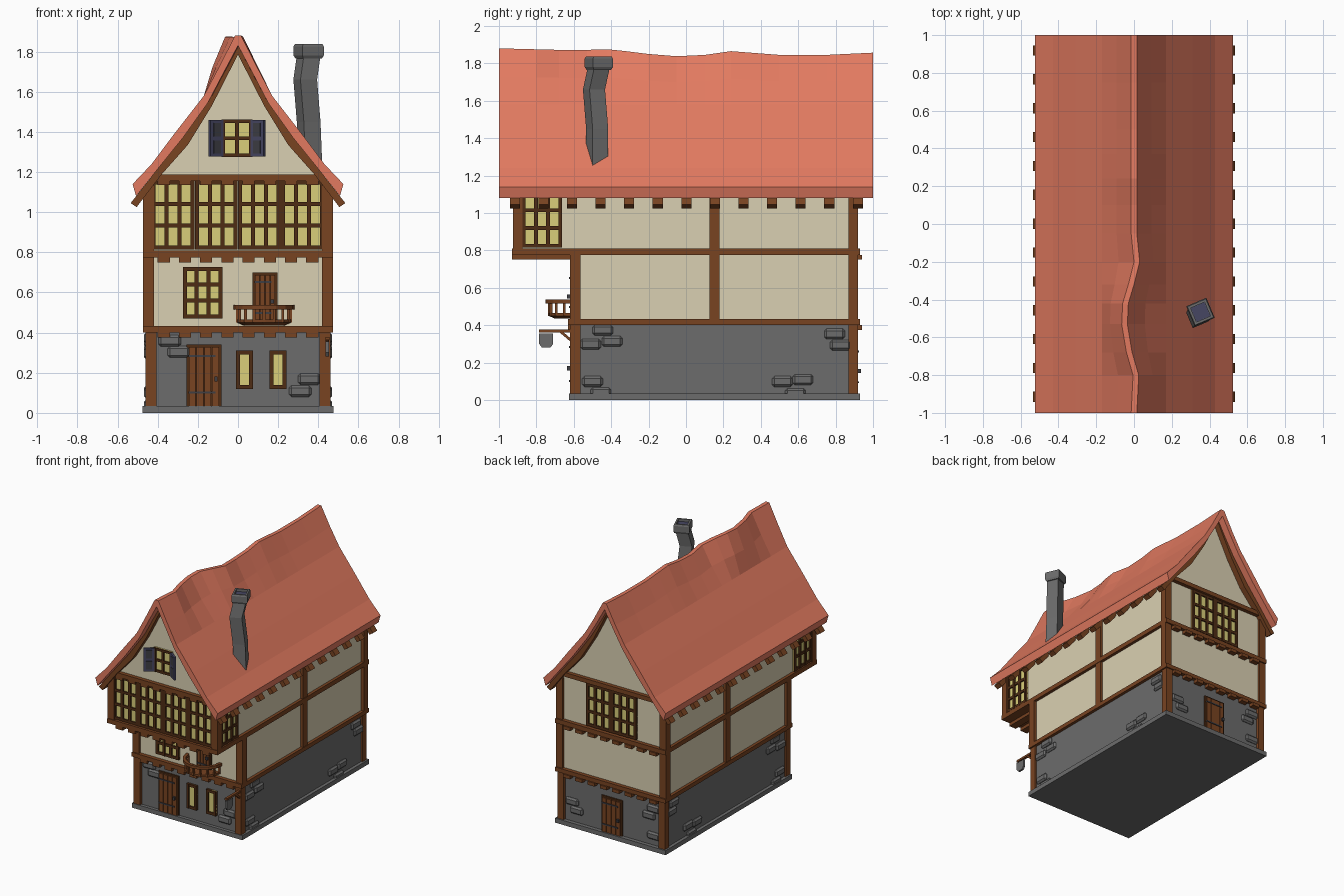
import bpy, bmesh, math
from mathutils import Matrix, Vector

if "Cube" in bpy.data.objects:
    bpy.data.objects.remove(bpy.data.objects["Cube"])


def material(name, r, g, b):
    col = [(c / 255 / 12.92 if c < 11 else ((c / 255 + 0.055) / 1.055) ** 2.4) for c in (r, g, b)] + [1]
    m = bpy.data.materials.new(name)
    m.use_nodes = True
    m.diffuse_color = col
    m.node_tree.nodes["Principled BSDF"].inputs["Base Color"].default_value = col
    return m


ROOF = material("roof_red", 226, 122, 96)
PLASTER = material("plaster_cream", 218, 208, 178)
WOOD = material("timber_brown", 120, 67, 33)
DARK = material("dark_timber", 78, 44, 20)
STONE = material("stone_grey", 108, 108, 108)
GLASS = material("warm_glass", 218, 207, 122)
SLATE = material("slate_blue", 70, 70, 98)
IRON = material("dark_iron", 62, 62, 68)

# Facings: local x runs along the wall, local -y points outwards
FRONT, RIGHT, BACK, LEFT = [Matrix.Rotation(math.radians(a), 4, "Z") for a in (0, 90, 180, -90)]


def finish(name, bm, mat, bevel=0):
    bmesh.ops.recalc_face_normals(bm, faces=bm.faces)
    mesh = bpy.data.meshes.new(name)
    bm.to_mesh(mesh)
    bm.free()
    mesh.materials.append(mat)
    ob = bpy.data.objects.new(name, mesh)
    bpy.context.collection.objects.link(ob)
    if bevel:
        mod = ob.modifiers.new("Bevel", "BEVEL")
        mod.width = bevel
        mod.segments = 1
    return ob


def boxes(name, mat, spans, m=FRONT, bevel=0):
    """Boxes given as (x0, x1, y0, y1, z0, z1)."""
    bm = bmesh.new()
    for x0, x1, y0, y1, z0, z1 in spans:
        t = Matrix.Translation(((x0 + x1) / 2, (y0 + y1) / 2, (z0 + z1) / 2))
        s = Matrix.Diagonal((x1 - x0, y1 - y0, z1 - z0, 1))
        bmesh.ops.create_cube(bm, size=1, matrix=m @ t @ s)
    return finish(name, bm, mat, bevel)


def loft(name, mat, rings):
    """Skin closed rings of points and cap both ends."""
    bm = bmesh.new()
    vs = [[bm.verts.new(p) for p in ring] for ring in rings]
    n = len(vs[0])
    for a, b in zip(vs, vs[1:]):
        for i in range(n):
            bm.faces.new((a[i], a[(i + 1) % n], b[(i + 1) % n], b[i]))
    bm.faces.new(vs[0])
    bm.faces.new(vs[-1])
    return finish(name, bm, mat)


def prism(name, mat, profile, y0, y1):
    return loft(name, mat, [[(x, y, z) for x, z in profile] for y in (y0, y1)])


def window(name, x0, x1, z0, z1, cols, rows, depth, m=FRONT, bar=0.02):
    boxes(name + "_glass", GLASS, [(x0, x1, -depth - 0.008, -depth + 0.01, z0, z1)], m)
    bars = []
    for i in range(cols + 1):
        x = x0 + (x1 - x0 - bar) * i / cols
        bars.append((x, x + bar, -depth - 0.02, -depth, z0, z1))
    for j in range(rows + 1):
        z = z0 + (z1 - z0 - bar) * j / rows
        bars.append((x0, x1, -depth - 0.018, -depth, z, z + bar))
    boxes(name + "_frame", DARK, bars, m)


def door(name, x0, x1, z0, z1, depth, m=FRONT):
    boxes(name + "_frame", DARK, [(x0, x1, -depth - 0.01, -depth, z0, z1)], m)
    w = (x1 - x0 - 0.02) / 4
    boxes(name + "_planks", WOOD, [(x0 + 0.012 + i * w, x0 + 0.008 + (i + 1) * w, -depth - 0.02, -depth,
                                    z0, z1 - 0.012) for i in range(4)], m)
    h = z1 - z0
    boxes(name + "_straps", IRON, [(x0 + 0.01, x1 - 0.03, -depth - 0.025, -depth, z0 + h * f, z0 + h * f + 0.01)
                                   for f in (0.2, 0.8)]
          + [(x1 - 0.035, x1 - 0.018, -depth - 0.035, -depth, z0 + h * 0.4, z0 + h * 0.48)], m)


def joists(name, z0, z1, y0, y1, m=FRONT):
    boxes(name, WOOD, [(x - 0.03, x + 0.03, y0, y1, z0, z1) for x in [-0.37 + 0.1057 * i for i in range(8)]], m)


# Ground floor and plaster storeys
boxes("plinth", STONE, [(-0.475, 0.475, -0.625, 0.93, 0, 0.035)])
boxes("ground_floor", STONE, [(-0.45, 0.45, -0.6, 0.9, 0.03, 0.41)])
boxes("middle_storey", PLASTER, [(-0.45, 0.45, -0.6, 0.9, 0.41, 0.79)])
boxes("upper_storey", PLASTER, [(-0.45, 0.45, -0.9, 0.9, 0.79, 1.13)])
gable = [(0.45, 1.1), (0.45, 1.125), (0.39, 1.2), (0.26, 1.345), (0.14, 1.53)]
gable = gable + [(0, 1.8)] + [(-x, z) for x, z in reversed(gable)]
prism("front_gable", PLASTER, gable, -0.9, -0.85)
prism("back_gable", PLASTER, gable, 0.85, 0.9)

# Floor beams, posts and joist ends
boxes("floor_beams", WOOD, [(-0.473, 0.473, -0.63, 0.93, 0.4, 0.432), (-0.473, 0.473, -0.93, 0.93, 0.775, 0.81)])
boxes("gable_beams", WOOD, [(-0.43, 0.43, y - 0.02, y + 0.02, 1.155, 1.188) for y in (-0.91, 0.91)])
for side, s in (("right", -1), ("left", 1)):
    posts = []
    for y0, y1, z0, z1, o in ((-0.62, -0.565, 0.035, 0.4, 0.462), (-0.62, -0.565, 0.43, 0.78, 0.473),
                              (0.868, 0.92, 0.035, 0.4, 0.462), (0.868, 0.92, 0.43, 1.13, 0.473),
                              (-0.925, -0.875, 0.8, 1.13, 0.473)):
        a, b = sorted((s * o, s * (o - 0.055)))
        posts.append((a, b, y0, y1, z0, z1))
    a, b = sorted((s * 0.44, s * 0.47))
    posts.append((a, b, 0.125, 0.18, 0.43, 1.13))
    boxes(side + "_posts", WOOD, posts)
joists("overhang_joists", 0.75, 0.776, -0.93, -0.59)
joists("front_joists", 0.375, 0.401, -0.63, -0.59)
joists("bay_joists", 1.135, 1.156, -0.93, -0.89)
joists("back_lower_joists", 0.375, 0.401, -0.94, -0.89, BACK)
joists("back_upper_joists", 0.75, 0.776, -0.94, -0.89, BACK)

# Windows and doors
for i in range(4):
    window("bay_window_%d" % i, -0.43 + i * 0.215, -0.217 + i * 0.215, 0.815, 1.157, 3, 3, 0.9)
window("right_bay_window", -0.877, -0.663, 0.815, 1.12, 3, 3, 0.45, RIGHT)
window("left_bay_window", 0.663, 0.877, 0.815, 1.12, 3, 3, 0.45, LEFT)
for i in range(2):
    window("back_window_%d" % i, -0.215 + i * 0.215, i * 0.215, 0.82, 1.15, 3, 3, 0.9, BACK)
window("middle_window", -0.275, -0.078, 0.47, 0.728, 3, 3, 0.6)
window("gable_window", -0.082, 0.072, 1.275, 1.462, 2, 2, 0.9, bar=0.018)
for i, x in enumerate((-0.01, 0.157)):
    window("ground_window_%d" % i, x, x + 0.085, 0.12, 0.31, 1, 1, 0.6)
door("front_door", -0.257, -0.083, 0.035, 0.34, 0.6)
door("balcony_door", 0.072, 0.197, 0.44, 0.7, 0.6)
door("back_door", -0.09, 0.09, 0.035, 0.31, 0.9, BACK)

# Open shutters
for side, s in (("right", -1), ("left", 1)):
    hinge = Matrix.Translation((-0.005 + s * 0.072, -0.915, 1.368)) @ Matrix.Rotation(-s * 0.6, 4, "Z")
    a, b = sorted((0, s * 0.078))
    boxes(side + "_shutter", SLATE, [(a, b, -0.008, 0.008, -0.09, 0.09)], hinge)
    boxes(side + "_shutter_panels", IRON, [(a + 0.018, b - 0.018, -0.011, 0.011, z, z + 0.065)
                                           for z in (-0.075, 0.01)], hinge)

# Rounded balcony
def arc(r, z, n=8):
    return [(0.13 - r * math.cos(math.pi * i / n), -0.6 - r * math.sin(math.pi * i / n), z) for i in range(n + 1)]


loft("balcony_floor", WOOD, [arc(0.1, 0.435), arc(0.135, 0.45), arc(0.135, 0.465)])
bm = bmesh.new()
quads = [[bm.verts.new(p) for p in arc(r, z)] for r, z in ((0.13, 0.515), (0.152, 0.515), (0.152, 0.537), (0.13, 0.537))]
for k in range(4):
    for i in range(8):
        bm.faces.new((quads[k][i], quads[k][i + 1], quads[(k + 1) % 4][i + 1], quads[(k + 1) % 4][i]))
finish("balcony_rail", bm, WOOD)
boxes("balcony_balusters", WOOD, [(x - 0.007, x + 0.007, y - 0.007, y + 0.007, 0.45, 0.52) for x, y, z in arc(0.132, 0)])

# Hanging sign on the front corner post
boxes("sign_bar", WOOD, [(0.435, 0.455, -0.785, -0.6, 0.362, 0.378)])
brace = Matrix.Translation((0.445, -0.64, 0.34)) @ Matrix.Rotation(-0.7, 4, "X")
boxes("sign_brace", WOOD, [(-0.008, 0.008, -0.045, 0.045, -0.007, 0.007)], brace)
shield = [(-0.785, 0.355), (-0.785, 0.3), (-0.77, 0.28), (-0.725, 0.28), (-0.71, 0.3), (-0.71, 0.355)]
loft("hanging_sign", STONE, [[(x, y, z) for y, z in shield] for x in (0.437, 0.453)])

# Loose wall stones, as lower-left corners along each wall
front_stones = [(-0.395, 0.33), (-0.35, 0.275), (0.3, 0.14), (0.255, 0.08)]
side_stones = [(-0.565, 0.27), (-0.5, 0.345), (-0.45, 0.285), (-0.555, 0.07), (-0.51, 0.01),
               (0.74, 0.325), (0.77, 0.265), (0.57, 0.08), (0.46, 0.07), (0.53, 0.005)]
back_stones = [(-0.4, 0.16), (-0.36, 0.1), (0.3, 0.29), (0.26, 0.23), (0.3, 0.08)]
for name, m, depth, flip, spots in (("front", FRONT, 0.6, 1, front_stones), ("back", BACK, 0.9, 1, back_stones),
                                    ("right", RIGHT, 0.45, 1, side_stones), ("left", LEFT, 0.45, -1, side_stones)):
    spans = []
    for x, z in spots:
        a, b = sorted((flip * x, flip * (x + 0.11)))
        spans.append((a, b, -depth - 0.018, -depth + 0.01, z, z + 0.057))
    boxes(name + "_wall_stones", STONE, spans, m, 0.012)

# Rafters: full pairs at both gables, tails between
top = [(0.535, 1.045), (0.4, 1.215), (0.275, 1.37), (0.15, 1.545)]
low = [(0.505, 1.025), (0.383, 1.185), (0.25, 1.335), (0.13, 1.53)]
pair = top + [(0, 1.83)] + [(-x, z) for x, z in reversed(top)]
pair += [(-x, z) for x, z in low] + [(0, 1.785)] + low[::-1]
for i in range(13):
    y = -0.915 + i * 0.1528
    if i in (0, 12):
        prism("gable_rafter_%d" % i, WOOD, pair, y - 0.027, y + 0.027)
    else:
        for s in (-1, 1):
            tail = [(s * x, z) for x, z in top[:2] + low[1::-1]]
            prism("rafter_tail_%d" % i, WOOD, tail, y - 0.027, y + 0.027)

# Sagging roof with a wandering ridge; the last value is how far each point follows it
outer = [(0.525, 1.14, 0), (0.43, 1.24, 0), (0.31, 1.4, 0), (0.17, 1.58, 0), (0.092, 1.725, 0.7), (0.015, 1.875, 1)]
inner = [(0.508, 1.08, 0), (0.4, 1.215, 0), (0.275, 1.37, 0), (0.15, 1.545, 0), (0.075, 1.685, 0.7), (0, 1.825, 1)]
section = outer + [(-x, z, w) for x, z, w in reversed(outer)]
section += [(-x, z, w) for x, z, w in inner] + inner[-2::-1]
ridge = [(-1, 0, 0.005), (-0.8, 0.01, 0), (-0.68, -0.025, -0.003), (-0.53, -0.05, -0.003), (-0.42, -0.045, 0),
         (-0.32, -0.015, -0.01), (-0.2, 0.015, -0.025), (-0.05, 0, -0.037), (0.1, 0, -0.03), (0.24, 0, -0.01),
         (0.37, 0, -0.02), (0.5, 0, -0.03), (0.75, 0, -0.03), (1, 0, -0.018)]
loft("roof", ROOF, [[(x + dx * w, y, z + dz * w) for x, z, w in section] for y, dx, dz in ridge])

# Crooked chimney
def square(cx, cy, z, size):
    return [Vector((cx, cy, z)) + Matrix.Rotation(math.radians(23 + 90 * k), 3, "Z") @ Vector((size / 2, size / 2, 0))
            for k in range(4)]


loft("chimney_shaft", STONE, [square(0.36, -0.475, 1.25, 0.09), square(0.352, -0.475, 1.45, 0.09),
                              square(0.335, -0.492, 1.66, 0.09), square(0.352, -0.466, 1.78, 0.09)])
loft("chimney_cap", STONE, [square(0.352, -0.466, z, s) for z, s in
                            ((1.765, 0.1), (1.78, 0.115), (1.825, 0.115), (1.837, 0.105), (1.837, 0.08), (1.815, 0.08))])
loft("chimney_flue", SLATE, [square(0.352, -0.466, z, 0.079) for z in (1.81, 1.818)])
